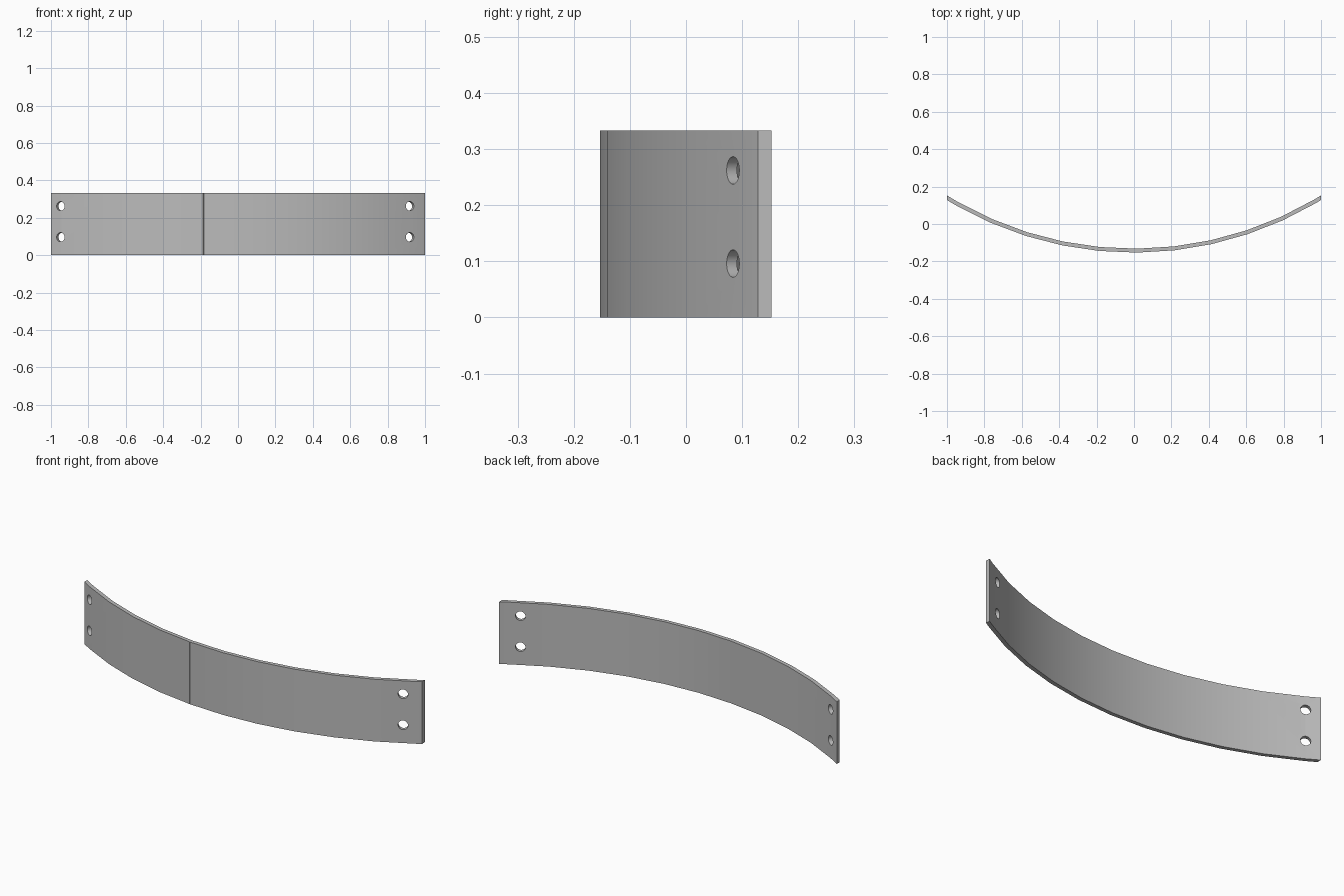
import bpy
import bmesh
from math import sin, cos, asin, sqrt, radians, pi
from mathutils import Matrix, Vector

cube = bpy.data.objects.get("Cube")
if cube:
    bpy.data.objects.remove(cube, do_unlink=True)

OUTER, THICK, HEIGHT = 1.92, 0.021, 0.333
CENTRE_Y = OUTER - 0.153
INNER = OUTER - THICK
SEAM = asin(-0.185 / OUTER)
STEP = radians(6)

grey = bpy.data.materials.new("plain grey")
grey.use_nodes = True
colour = (0.5, 0.5, 0.5, 1)
grey.diffuse_color = colour
grey.node_tree.nodes["Principled BSDF"].inputs["Base Color"].default_value = colour


def on_arc(radius, angle):
    return (radius * sin(angle), CENTRE_Y - radius * cos(angle))


def end_point(radius, x):
    return (x, CENTRE_Y - sqrt(radius ** 2 - x ** 2))


def make_object(name, bm):
    bmesh.ops.recalc_face_normals(bm, faces=bm.faces)
    mesh = bpy.data.meshes.new(name)
    bm.to_mesh(mesh)
    bm.free()
    obj = bpy.data.objects.new(name, mesh)
    bpy.context.collection.objects.link(obj)
    mesh.materials.append(grey)
    return obj


# Curved strip profile, with a hairline seam on the outer side
angles = [SEAM + i * STEP for i in range(-4, 7) if abs(SEAM + i * STEP) < radians(30.5)]
outer, inner = [end_point(OUTER, -1)], [end_point(INNER, -1)]
for angle in angles:
    inner.append(on_arc(INNER, angle))
    if abs(angle - SEAM) < 0.001:
        outer += [on_arc(OUTER, angle - 0.001),
                  on_arc(OUTER - 0.003, angle),
                  on_arc(OUTER, angle + 0.001)]
    else:
        outer.append(on_arc(OUTER, angle))
outer.append(end_point(OUTER, 1))
inner.append(end_point(INNER, 1))

bm = bmesh.new()
base = bm.faces.new([bm.verts.new((x, y, 0)) for x, y in outer + inner[::-1]])
top = bmesh.ops.extrude_face_region(bm, geom=[base])
bmesh.ops.translate(bm, vec=(0, 0, HEIGHT),
                    verts=[v for v in top["geom"] if isinstance(v, bmesh.types.BMVert)])
strip = make_object("curved_strip", bm)

# Bolt holes drilled square to the surface, two at each end
bm = bmesh.new()
for x in (-0.949, 0.92):
    angle = asin(x / OUTER)
    px, py = on_arc(OUTER - THICK / 2, angle)
    turn = Vector((sin(angle), -cos(angle), 0)).to_track_quat("Z", "Y").to_matrix().to_4x4()
    for z in (0.096, 0.262):
        bmesh.ops.create_cone(bm, cap_ends=True, segments=32, radius1=0.0245,
                              radius2=0.0245, depth=0.1,
                              matrix=Matrix.Translation((px, py, z)) @ turn)
cutter = make_object("hole_cutter", bm)
cutter.hide_render = True

drill = strip.modifiers.new("bolt holes", "BOOLEAN")
drill.operation = "DIFFERENCE"
drill.solver = "EXACT"
drill.object = cutter
bpy.ops.object.select_all(action="DESELECT")
bpy.context.view_layer.objects.active = strip
strip.select_set(True)
bpy.ops.object.modifier_apply(modifier=drill.name)
bpy.data.objects.remove(cutter, do_unlink=True)
bpy.ops.object.shade_smooth_by_angle(angle=radians(30))
